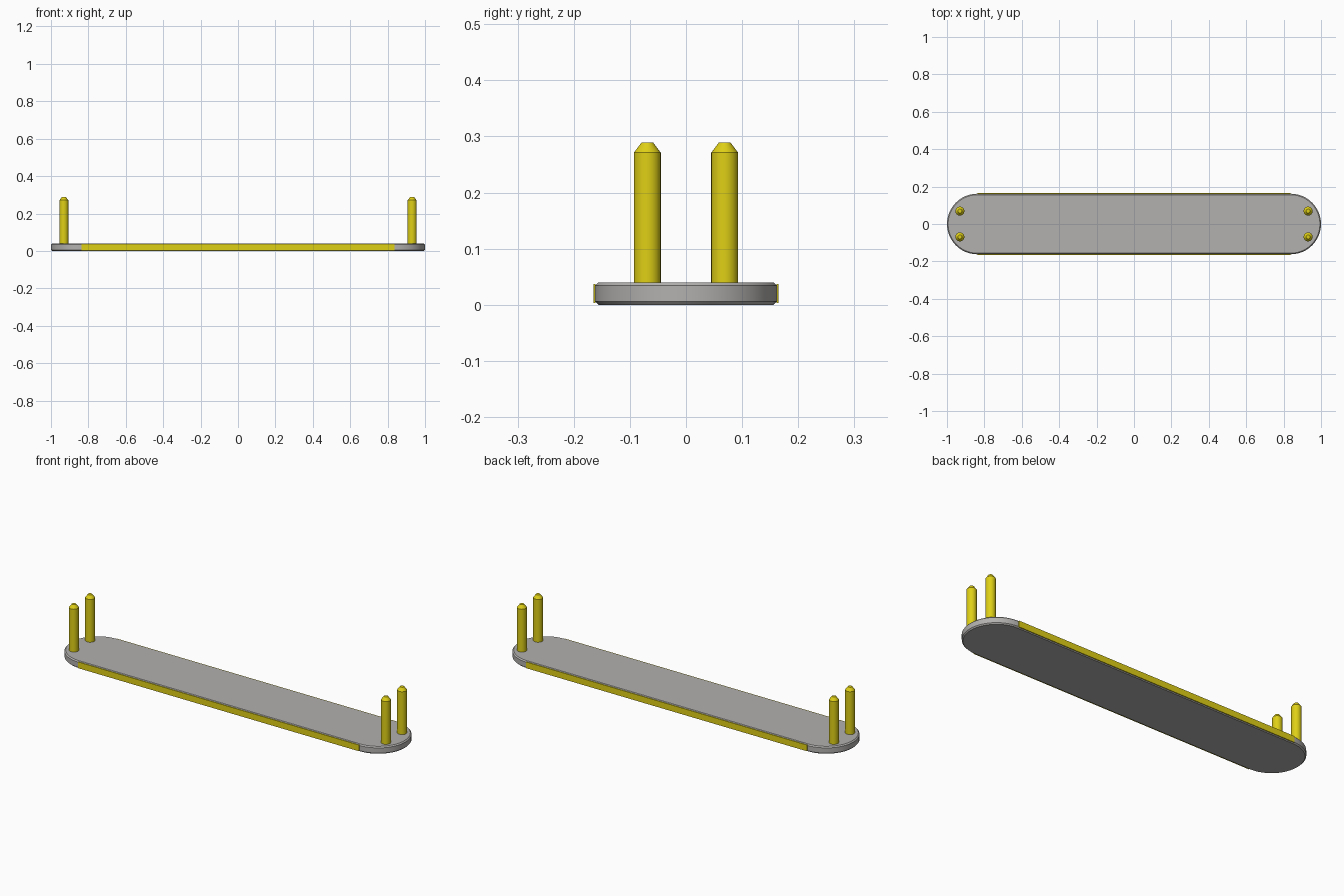
import bpy, bmesh, math

if "Cube" in bpy.data.objects:
    bpy.data.objects.remove(bpy.data.objects["Cube"])

def material(name, rgb):
    m = bpy.data.materials.new(name)
    m.diffuse_color = (*rgb, 1)
    m.use_nodes = True
    m.node_tree.nodes["Principled BSDF"].inputs["Base Color"].default_value = m.diffuse_color
    return m

GREY = material("grey metal", (0.45, 0.44, 0.43))
YELLOW = material("yellow", (0.74, 0.63, 0.008))

def stadium(r, cx, n=24):
    """Outline with straight long sides and round ends."""
    pts = []
    for side, start in ((1, -math.pi / 2), (-1, math.pi / 2)):
        for i in range(n + 1):
            a = start + math.pi * i / n
            pts.append((side * cx + r * math.cos(a), r * math.sin(a)))
    return pts

def circle(r, n=32):
    return [(r * math.cos(2 * math.pi * i / n), r * math.sin(2 * math.pi * i / n))
            for i in range(n)]

def loft(name, sections, mat, loc=(0, 0, 0)):
    """Stack outlines given as (points, z) into a closed solid."""
    bm = bmesh.new()
    rings = [[bm.verts.new((x, y, z)) for x, y in pts] for pts, z in sections]
    n = len(rings[0])
    for a, b in zip(rings, rings[1:]):
        for i in range(n):
            j = (i + 1) % n
            bm.faces.new((a[i], a[j], b[j], b[i]))
    bm.faces.new(rings[0][::-1])
    bm.faces.new(rings[-1])
    me = bpy.data.meshes.new(name)
    bm.to_mesh(me)
    bm.free()
    me.materials.append(mat)
    ob = bpy.data.objects.new(name, me)
    ob.location = loc
    bpy.context.collection.objects.link(ob)
    bpy.ops.object.select_all(action='DESELECT')
    ob.select_set(True)
    bpy.context.view_layer.objects.active = ob
    bpy.ops.object.shade_smooth_by_angle(angle=math.radians(30))
    return ob

# Base plate with chamfered rims
R, CX, C = 0.162, 0.838, 0.006
loft("base_plate", [(stadium(R - C, CX), 0), (stadium(R, CX), C),
                    (stadium(R, CX), 0.034), (stadium(R - C, CX), 0.04)], GREY)

# Thin coloured strips along both long sides
for side, name in ((-1, "front_strip"), (1, "back_strip")):
    y0, y1 = sorted((side * 0.161, side * 0.165))
    rect = [(-CX, y0), (CX, y0), (CX, y1), (-CX, y1)]
    loft(name, [(rect, 0.0035), (rect, 0.037)], YELLOW)

# Four upright pins with tapered tips
for sx, end in ((-1, "left"), (1, "right")):
    for sy, depth in ((-1, "front"), (1, "back")):
        loft(f"{depth}_{end}_pin",
             [(circle(0.024), 0.038), (circle(0.024), 0.271), (circle(0.0105), 0.289)],
             YELLOW, (sx * 0.931, sy * 0.069, 0))
